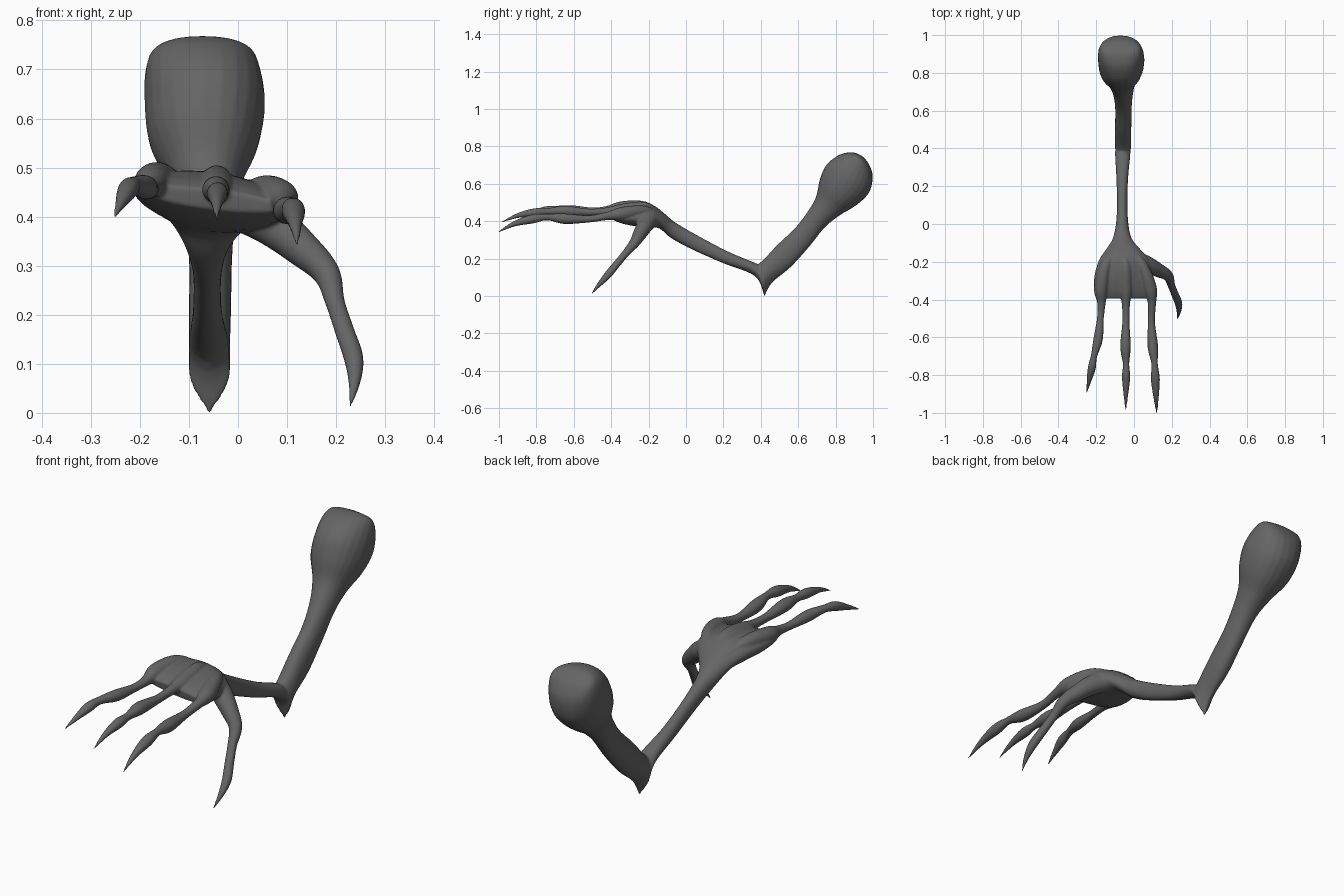
import bpy, bmesh, math
from mathutils import Vector

SIDES = 24
bm = bmesh.new()


def smooth_rows(rows, steps=5):
    """Catmull-Rom interpolation of rows of numbers."""
    out = []
    for i in range(len(rows) - 1):
        p = [rows[max(0, min(len(rows) - 1, i + k))] for k in (-1, 0, 1, 2)]
        for s in range(steps):
            t = s / steps
            out.append([0.5 * (2 * b + (c - a) * t + (2 * a - 5 * b + 4 * c - d) * t * t
                               + (3 * b - a - 3 * c + d) * t ** 3) for a, b, c, d in zip(*p)])
    return out + [list(rows[-1])]


def skin(rings):
    """Closed tube through rings of points."""
    loops = [[bm.verts.new(p) for p in ring] for ring in rings]
    for a, b in zip(loops, loops[1:]):
        for i in range(SIDES):
            j = (i + 1) % SIDES
            bm.faces.new((a[i], a[j], b[j], b[i]))
    bm.faces.new(loops[0][::-1])
    bm.faces.new(loops[-1])


def limb(rows):
    """Rows: upper edge y z, lower edge y z, left x, right x, sideways tilt, pinch of lower edge."""
    rings = []
    for ay, az, by, bz, xl, xr, tilt, pinch in smooth_rows(rows):
        ring = []
        for k in range(SIDES):
            ang = math.tau * k / SIDES
            c, s = math.cos(ang), math.sin(ang)
            c = math.copysign(abs(c) ** 0.9, c)
            dx = c * (xr - xl) / 2 * (1 - pinch * max(0, -s) ** 2)
            ring.append(((xl + xr) / 2 + dx, (ay + by) / 2 + s * (ay - by) / 2,
                         (az + bz) / 2 + s * (az - bz) / 2 - tilt * dx))
        rings.append(ring)
    skin(rings)


def tube(rows):
    """Rows: x y z radius."""
    rows = smooth_rows(rows)
    pts = [Vector(r[:3]) for r in rows]
    rings = []
    for i, (p, r) in enumerate(zip(pts, rows)):
        d = (pts[min(i + 1, len(pts) - 1)] - pts[max(i - 1, 0)]).normalized()
        u = d.cross(Vector((0.3, 0, 1))).normalized()
        v = u.cross(d)
        rad = max(r[3], 0.002)
        rings.append([p + rad * (math.cos(math.tau * k / SIDES) * u + math.sin(math.tau * k / SIDES) * v)
                      for k in range(SIDES)])
    skin(rings)


# Upper arm with bulbous shoulder, down to the elbow point
limb([(.935, .752, .945, .745, -.09, -.06, 0, 0),
      (.89, .768, .975, .71, -.165, .02, 0, 0),
      (.82, .755, .998, .645, -.188, .045, 0, 0),
      (.75, .70, .98, .555, -.19, .055, 0, 0),
      (.715, .62, .91, .485, -.18, .042, 0, 0),
      (.695, .53, .82, .43, -.14, .01, 0, 0),
      (.65, .45, .74, .365, -.112, -.005, 0, 0),
      (.58, .36, .66, .265, -.10, -.012, 0, 0),
      (.49, .275, .56, .155, -.10, -.014, 0, 0),
      (.42, .20, .46, .07, -.10, -.016, 0, .5),
      (.385, .17, .42, -.006, -.10, -.016, 0, .95)])

# Forearm widening into the palm
limb([(.385, .17, .42, -.006, -.10, -.016, 0, .95),
      (.35, .185, .37, .105, -.10, -.02, 0, .3),
      (.22, .24, .20, .175, -.092, -.033, 0, 0),
      (.05, .33, .03, .25, -.092, -.033, 0, 0),
      (-.06, .395, -.08, .31, -.11, -.015, 0, 0),
      (-.12, .445, -.14, .36, -.145, .03, .05, 0),
      (-.18, .485, -.20, .37, -.185, .08, .1, 0),
      (-.27, .49, -.28, .378, -.21, .10, .12, 0),
      (-.35, .475, -.35, .395, -.212, .108, .12, 0),
      (-.395, .455, -.39, .415, -.195, .095, .12, 0)])

# Tendons and three clawed fingers
tube([(-.09, -.12, .425, .015), (-.15, -.22, .475, .03), (-.175, -.34, .47, .037), (-.172, -.42, .46, .022),
      (-.178, -.50, .455, .018), (-.19, -.61, .46, .025), (-.212, -.70, .465, .017),
      (-.224, -.765, .455, .021), (-.24, -.84, .425, .011), (-.252, -.90, .397, .002)])
tube([(-.06, -.12, .425, .015), (-.045, -.22, .475, .027), (-.043, -.34, .458, .035), (-.043, -.42, .452, .022),
      (-.043, -.52, .448, .019), (-.045, -.65, .455, .028), (-.042, -.74, .452, .017),
      (-.042, -.81, .447, .022), (-.043, -.90, .43, .013), (-.044, -.99, .393, .002)])
tube([(-.03, -.12, .42, .015), (.045, -.22, .455, .027), (.085, -.34, .44, .036), (.095, -.42, .428, .022),
      (.092, -.52, .412, .019), (.10, -.65, .413, .028), (.109, -.74, .422, .017),
      (.113, -.82, .412, .024), (.117, -.92, .385, .014), (.121, -1.01, .338, .002)])

# Thumb reaching down and outwards
tube([(-.02, -.17, .42, .04), (.06, -.21, .39, .045), (.13, -.245, .335, .037), (.18, -.275, .285, .028),
      (.198, -.325, .225, .02), (.218, -.375, .165, .02), (.236, -.42, .11, .02),
      (.237, -.465, .06, .012), (.227, -.508, .008, .002)])

mesh = bpy.data.meshes.new("clawed_arm")
bmesh.ops.recalc_face_normals(bm, faces=bm.faces)
bm.to_mesh(mesh)
bm.free()
arm = bpy.data.objects.new("clawed_arm", mesh)
bpy.context.collection.objects.link(arm)
for poly in mesh.polygons:
    poly.use_smooth = True

# Fuse all parts into one flowing skin
fuse = arm.modifiers.new("fuse", 'REMESH')
fuse.mode = 'VOXEL'
fuse.voxel_size = 0.0045
fuse.use_smooth_shade = True
soften = arm.modifiers.new("soften", 'SMOOTH')
soften.factor = 0.5
soften.iterations = 6
thin = arm.modifiers.new("thin", 'DECIMATE')
thin.ratio = 0.3

skin_mat = bpy.data.materials.new("dark grey skin")
skin_mat.diffuse_color = (0.13, 0.13, 0.13, 1)
mesh.materials.append(skin_mat)
